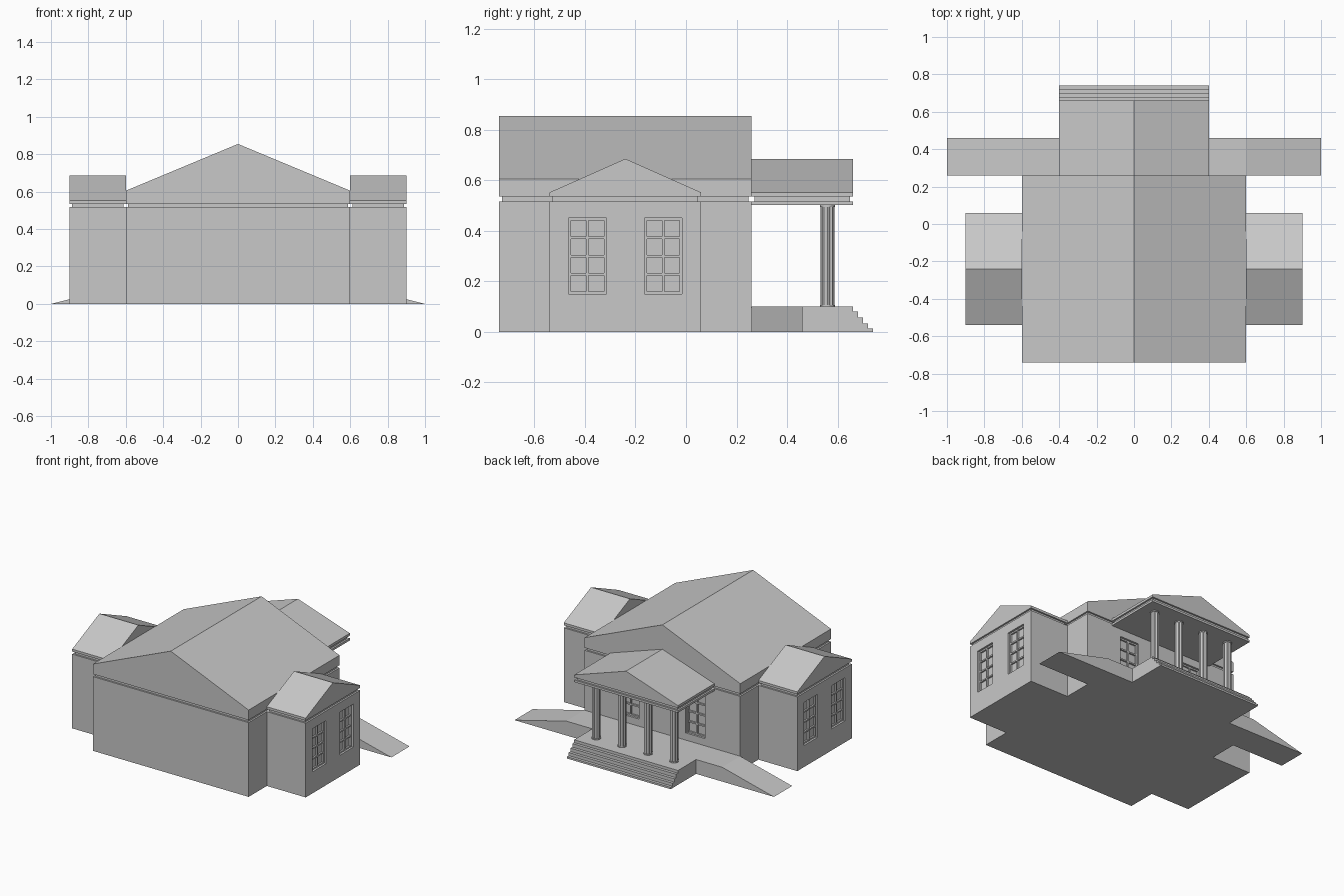
import bpy
import bmesh
import math

if "Cube" in bpy.data.objects:
    bpy.data.objects.remove(bpy.data.objects["Cube"])

stone = bpy.data.materials.new("light_grey_stone")
stone.diffuse_color = (0.58, 0.58, 0.58, 1)
stone.use_nodes = True
stone.node_tree.nodes["Principled BSDF"].inputs["Base Color"].default_value = stone.diffuse_color


def finish(name, bm):
    bmesh.ops.recalc_face_normals(bm, faces=bm.faces)
    me = bpy.data.meshes.new(name)
    bm.to_mesh(me)
    bm.free()
    me.materials.append(stone)
    ob = bpy.data.objects.new(name, me)
    bpy.context.collection.objects.link(ob)
    return ob


def prism(name, profile, axis, a, b):
    """Extrude a 2D profile along axis 'x', 'y' or 'z' from a to b."""
    place = {"x": lambda p, t: (t, p[0], p[1]),
             "y": lambda p, t: (p[0], t, p[1]),
             "z": lambda p, t: (p[0], p[1], t)}[axis]
    bm = bmesh.new()
    ends = [[bm.verts.new(place(p, t)) for p in profile] for t in (a, b)]
    bm.faces.new(ends[0])
    bm.faces.new(ends[1])
    n = len(profile)
    for i in range(n):
        j = (i + 1) % n
        bm.faces.new((ends[0][i], ends[0][j], ends[1][j], ends[1][i]))
    return finish(name, bm)


def box(name, p, q):
    (x0, x1), (y0, y1), (z0, z1) = [sorted(c) for c in zip(p, q)]
    return prism(name, [(x0, y0), (x1, y0), (x1, y1), (x0, y1)], "z", z0, z1)


def cut(ob, cutter):
    mod = ob.modifiers.new("opening", "BOOLEAN")
    mod.operation = "DIFFERENCE"
    mod.solver = "EXACT"
    mod.object = cutter
    cutter.hide_render = True
    bpy.context.view_layer.objects.active = ob
    bpy.ops.object.modifier_apply(modifier=mod.name)
    bpy.data.objects.remove(cutter)


def window(wall, name, axis, face, side, centre):
    """Recessed window with glazing bars; face is the wall plane, side its outward sign."""
    w, z0, z1, depth = 0.075, 0.15, 0.45, 0.025

    def part(label, u0, u1, za, zb, d0, d1):
        p, q = (u0, face + side * d0, za), (u1, face + side * d1, zb)
        if axis == "x":
            p, q = (p[1], p[0], p[2]), (q[1], q[0], q[2])
        return box(label, p, q)

    cut(wall, part("cutter", centre - w, centre + w, z0, z1, -depth, 0.05))
    back, front = -depth - 0.002, -depth + 0.012
    for u in (centre - w + 0.005, centre, centre + w - 0.005):
        part(name + "_upright_bar", u - 0.005, u + 0.005, z0, z1, back, front)
    for i in range(5):
        z = z0 + 0.005 + i * (z1 - z0 - 0.01) / 4
        part(name + "_cross_bar", centre - w, centre + w, z - 0.005, z + 0.005, back, front - 0.001)


INSET = 0.012

# Main hall: walls, recessed frieze, gabled roof with deep fascia
hall = box("hall_walls", (-0.6, -0.74, 0), (0.6, 0.26, 0.517))
box("hall_frieze", (-0.6 + INSET, -0.74 + INSET, 0.517), (0.6 - INSET, 0.26 - INSET, 0.535))
prism("hall_roof", [(-0.6, 0.535), (0.6, 0.535), (0.6, 0.605), (0, 0.855), (-0.6, 0.605)],
      "y", -0.74, 0.26)
for c in (-0.255, 0.255):
    window(hall, "porch_window", "y", 0.26, 1, c)

# Side wings and ramps, mirrored
for s, label in ((-1, "left"), (1, "right")):
    wing = box(label + "_wing_walls", (s * 0.6, -0.54, 0), (s * 0.9, 0.06, 0.517))
    box(label + "_wing_frieze", (s * (0.6 + INSET), -0.54 + INSET, 0.517),
        (s * (0.9 - INSET), 0.06 - INSET, 0.535))
    prism(label + "_wing_roof",
          [(-0.54, 0.535), (0.06, 0.535), (0.06, 0.552), (-0.24, 0.685), (-0.54, 0.552)],
          "x", s * 0.6, s * 0.9)
    for c in (-0.39, -0.09):
        window(wing, label + "_wing_window", "x", s * 0.9, s, c)
    prism(label + "_ramp", [(s * 0.4, 0), (s * 1.0, 0), (s * 0.6, 0.1), (s * 0.4, 0.1)],
          "y", 0.26, 0.46)

# Porch floor with stepped front edge
steps = [(0.26, 0), (0.26, 0.1), (0.66, 0.1)]
heights = [0.081, 0.057, 0.034, 0.013]
for i, z in enumerate(heights):
    steps += [(0.66 + 0.02 * i, z), (0.68 + 0.02 * i, z)]
steps.append((0.74, 0))
prism("porch_floor_and_steps", steps, "x", -0.4, 0.4)

# Porch entablature and roof
box("porch_beam", (-0.4, 0.26, 0.502), (0.4, 0.66, 0.517))
box("porch_frieze", (-0.4 + INSET, 0.26 + INSET, 0.517), (0.4 - INSET, 0.66 - INSET, 0.535))
prism("porch_roof", [(-0.4, 0.535), (0.4, 0.535), (0.4, 0.552), (0, 0.685), (-0.4, 0.552)],
      "y", 0.26, 0.66)


# Fluted columns with plain base and cap rings
def ring(x, y, n, radii):
    return [(x + radii[i % len(radii)] * math.cos(2 * math.pi * i / n),
             y + radii[i % len(radii)] * math.sin(2 * math.pi * i / n)) for i in range(n)]


for x in (-0.3, -0.1, 0.1, 0.3):
    prism("column_shaft", ring(x, 0.56, 32, (0.027, 0.027, 0.0235, 0.0235)), "z", 0.1, 0.502)
    prism("column_base", ring(x, 0.56, 24, (0.029,)), "z", 0.1, 0.107)
    prism("column_cap", ring(x, 0.56, 24, (0.029,)), "z", 0.495, 0.502)
